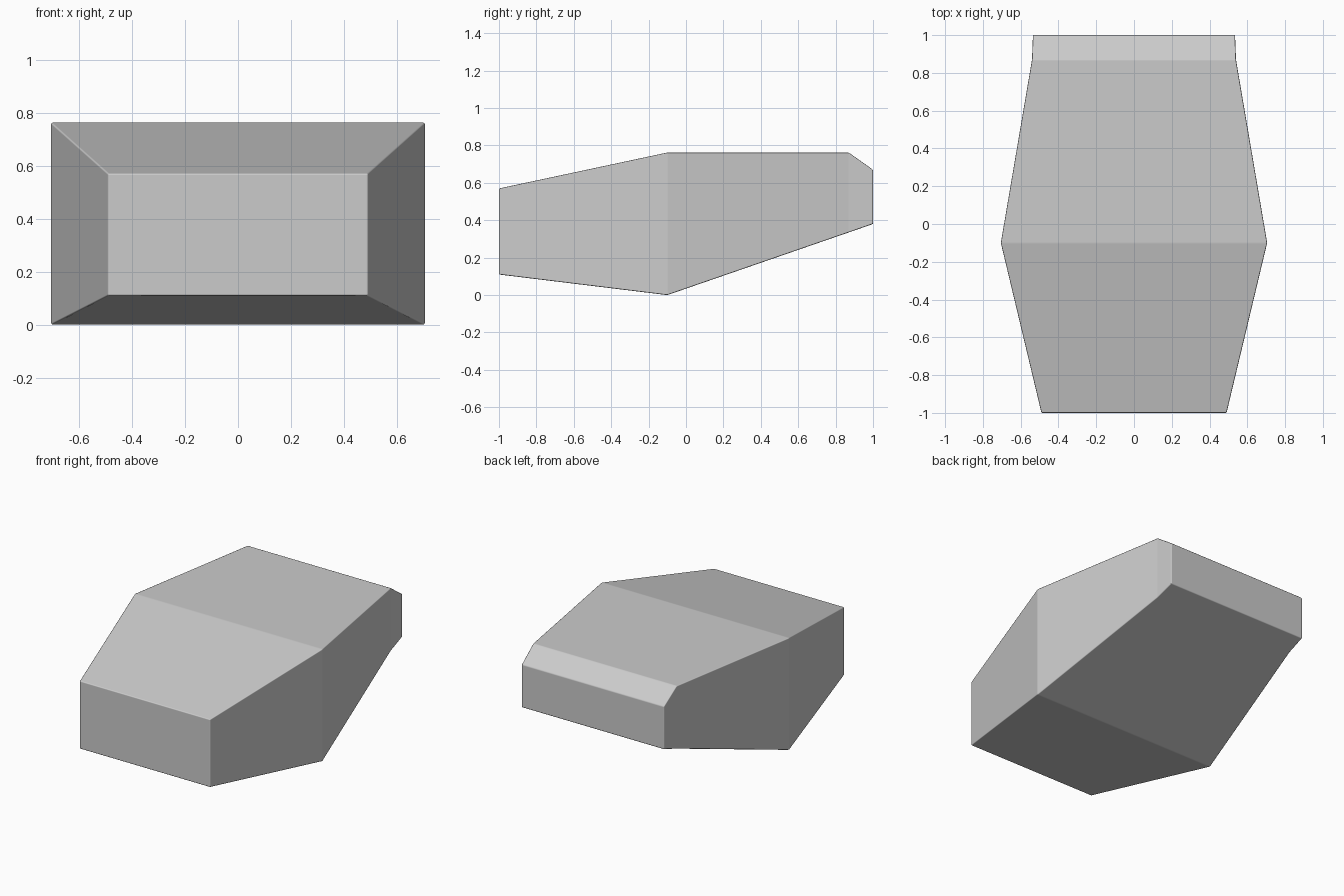
import bpy, bmesh, math

if "Cube" in bpy.data.objects:
    bpy.data.objects.remove(bpy.data.objects["Cube"])

# Rectangular cross-sections from front to back: y, half width, bottom z, top z
SECTIONS = [
    (-1.00, 0.49, 0.11, 0.57),
    (-0.10, 0.705, 0.00, 0.762),
    (0.87, 0.54, 0.335, 0.762),
    (1.00, 0.535, 0.38, 0.67),
]

# Tapered hull lofted through the sections
bm = bmesh.new()
rings = [[bm.verts.new(p) for p in ((-w, y, lo), (w, y, lo), (w, y, hi), (-w, y, hi))]
         for y, w, lo, hi in SECTIONS]
for a, b in zip(rings, rings[1:]):
    for i in range(4):
        j = (i + 1) % 4
        bm.faces.new((a[i], a[j], b[j], b[i]))
bm.faces.new(rings[0])
bm.faces.new(rings[-1])
bmesh.ops.recalc_face_normals(bm, faces=bm.faces)
for f in bm.faces:
    f.smooth = True

mesh = bpy.data.meshes.new("tapered_hull")
bm.to_mesh(mesh)
bm.free()
hull = bpy.data.objects.new("tapered_hull", mesh)
bpy.context.collection.objects.link(hull)

# Fine softened edges, with the large faces kept flat
bevel = hull.modifiers.new("soft_edges", "BEVEL")
bevel.width = 0.006
bevel.segments = 2
bevel.limit_method = "ANGLE"
bevel.angle_limit = math.radians(5)
bevel.harden_normals = True
